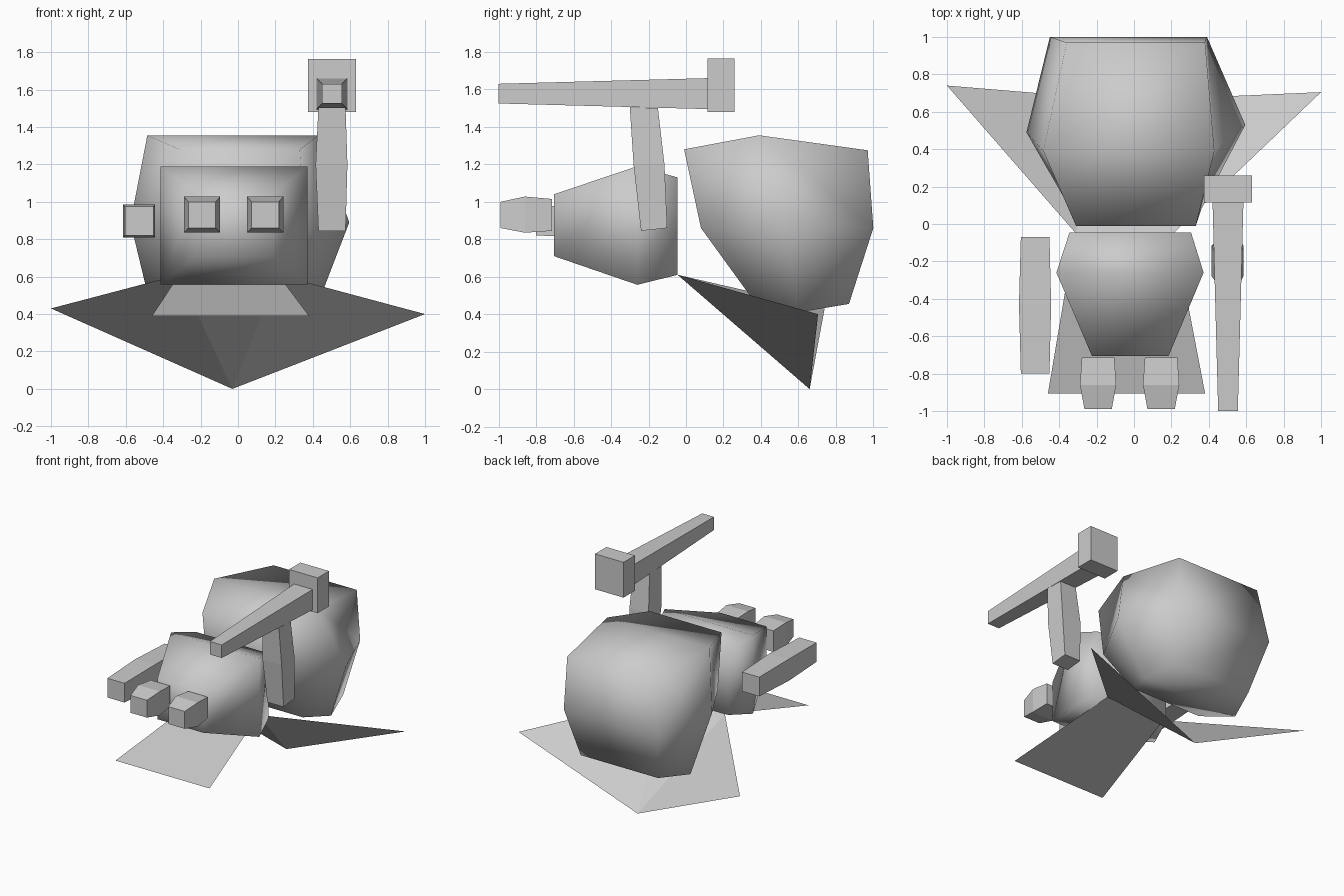
import bpy
import bmesh

if "Cube" in bpy.data.objects:
    bpy.data.objects.remove(bpy.data.objects["Cube"])

grey = bpy.data.materials.new("plain grey")
grey.diffuse_color = (0.6, 0.6, 0.6, 1)
grey.use_nodes = True
grey.node_tree.nodes["Principled BSDF"].inputs["Base Color"].default_value = grey.diffuse_color


def finish(name, bm, smooth=False, closed=True):
    if closed:
        bmesh.ops.recalc_face_normals(bm, faces=bm.faces)
    for f in bm.faces:
        f.smooth = smooth
    mesh = bpy.data.meshes.new(name)
    bm.to_mesh(mesh)
    bm.free()
    mesh.materials.append(grey)
    bpy.context.collection.objects.link(bpy.data.objects.new(name, mesh))


def loft_y(name, sections, smooth=False):
    """Rectangular sections along y: (y, x0, x1, z0, z1)."""
    bm = bmesh.new()
    rings = [[bm.verts.new(p) for p in ((x0, y, z0), (x1, y, z0), (x1, y, z1), (x0, y, z1))]
             for y, x0, x1, z0, z1 in sections]
    for a, b in zip(rings, rings[1:]):
        for i in range(4):
            j = (i + 1) % 4
            bm.faces.new((a[i], a[j], b[j], b[i]))
    bm.faces.new(rings[0])
    bm.faces.new(rings[-1])
    finish(name, bm, smooth)


def sheet(name, points, faces):
    bm = bmesh.new()
    vs = [bm.verts.new(p) for p in points]
    for f in faces:
        bm.faces.new([vs[i] for i in f])
    finish(name, bm, closed=False)


# Large rear body: side outline (y, z, left x, right x) bridged across x
outline = [(-0.01, 1.28, -0.31, 0.33), (0.39, 1.355, -0.485, 0.43),
           (0.97, 1.275, -0.36, 0.38), (1.0, 0.86, -0.45, 0.39),
           (0.87, 0.455, -0.36, 0.33), (0.6, 0.41, -0.46, 0.41),
           (0.37, 0.46, -0.31, 0.32), (0.08, 0.86, -0.34, 0.36)]
bm = bmesh.new()
left = [bm.verts.new((l, y, z)) for y, z, l, r in outline]
right = [bm.verts.new((r, y, z)) for y, z, l, r in outline]
for i in range(8):
    j = (i + 1) % 8
    bm.faces.new((left[i], left[j], right[j], right[i]))
for side, centre in ((left, (-0.575, 0.49, 0.89)), (right, (0.595, 0.53, 0.89))):
    c = bm.verts.new(centre)
    for i in range(0, 8, 2):
        bm.faces.new((side[i - 1], side[i], side[i + 1], c))
finish("rear_body", bm, smooth=True)

# Head
loft_y("head", [(-0.705, -0.225, 0.185, 0.71, 1.04),
                (-0.26, -0.415, 0.372, 0.557, 1.19),
                (-0.045, -0.345, 0.305, 0.61, 1.13)], smooth=True)

# Protruding eyes
for name, cx in (("left_eye", -0.192), ("right_eye", 0.145)):
    loft_y(name, [(y, cx - w, cx + w, z0, z1) for y, w, z0, z1 in
                  ((-0.99, 0.073, 0.86, 1.0), (-0.86, 0.097, 0.835, 1.028),
                   (-0.715, 0.087, 0.845, 1.015))])

# Left arm reaching forward
loft_y("left_arm", [(-0.8, -0.605, -0.452, 0.82, 0.975),
                    (-0.43, -0.615, -0.443, 0.81, 0.985),
                    (-0.07, -0.605, -0.452, 0.82, 0.975)])

# Raised right arm: sections (z, x0, x1, y0, y1)
bm = bmesh.new()
rings = []
for x0, x1, y0, y1, z0, z1 in ((0.43, 0.575, -0.24, -0.10, 0.845, 0.86),
                               (0.415, 0.585, -0.28, -0.115, 1.2, 1.2),
                               (0.43, 0.575, -0.30, -0.15, 1.505, 1.5)):
    rings.append([bm.verts.new(p) for p in
                  ((x0, y0, z0), (x1, y0, z0), (x1, y1, z1), (x0, y1, z1))])
for a, b in zip(rings, rings[1:]):
    for i in range(4):
        j = (i + 1) % 4
        bm.faces.new((a[i], a[j], b[j], b[i]))
bm.faces.new(rings[0])
bm.faces.new(rings[-1])
finish("right_arm", bm)

# Hammer
loft_y("hammer_handle", [(-1.0, 0.45, 0.555, 1.525, 1.63), (0.115, 0.42, 0.585, 1.495, 1.66)])
loft_y("hammer_head", [(0.115, 0.375, 0.63, 1.48, 1.765), (0.26, 0.375, 0.63, 1.48, 1.765)])

# Thin collar plate in front and folded wing sheet behind
hinge = [(-0.315, -0.045, 0.61), (0.215, -0.045, 0.61)]
sheet("front_plate", hinge + [(0.38, -0.905, 0.39), (-0.46, -0.905, 0.39)], [(0, 3, 2, 1)])
sheet("wings", hinge + [(-0.03, 0.66, 0.0), (-1.0, 0.74, 0.43), (1.0, 0.705, 0.4)],
      [(0, 1, 2), (0, 2, 3), (1, 4, 2)])
